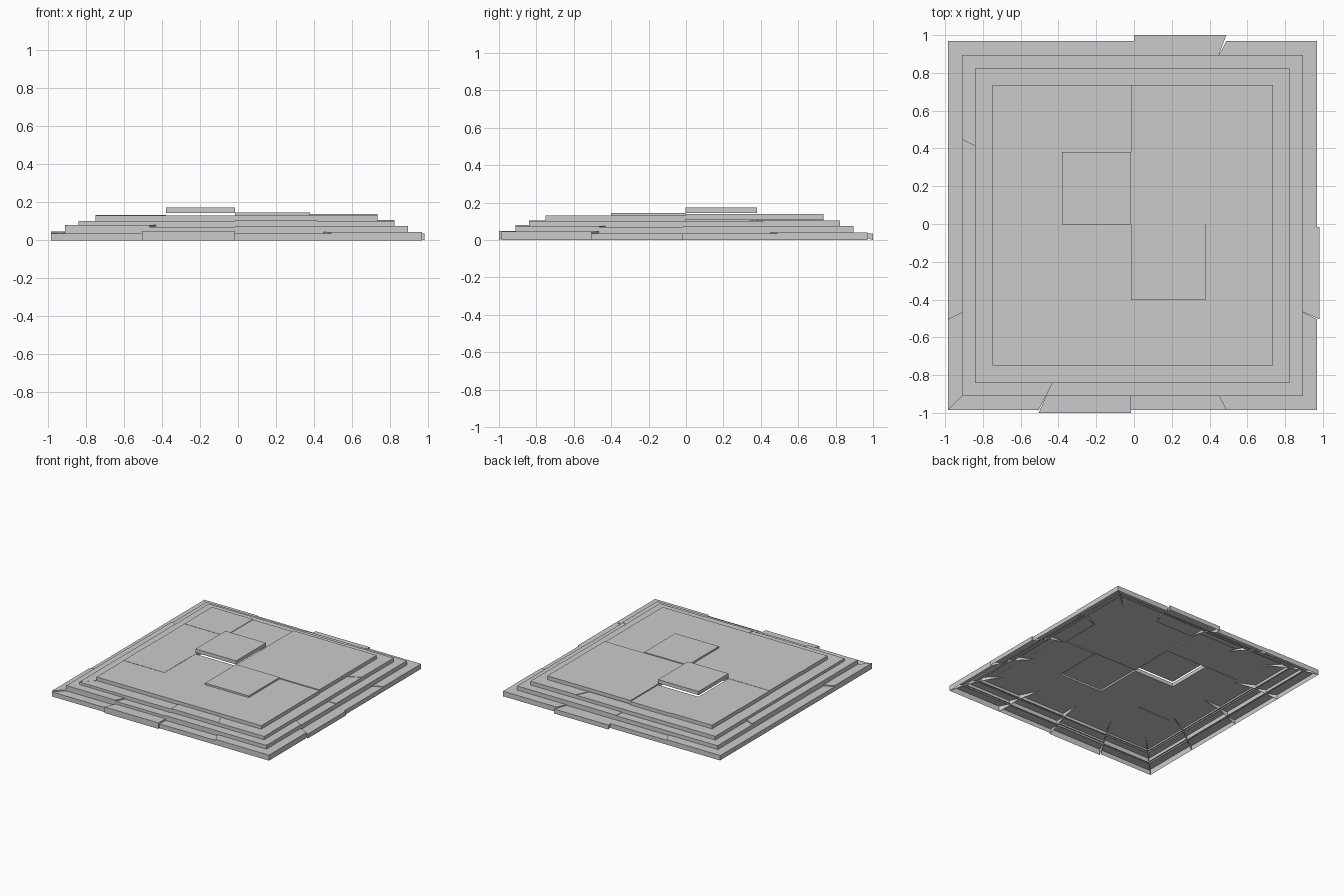
import bpy
import bmesh
from mathutils import Matrix, Vector
from math import pi

if "Cube" in bpy.data.objects:
    bpy.data.objects.remove(bpy.data.objects["Cube"])

C = -0.008                      # the stepped plan sits slightly off centre
CUTS = [-1.0, -0.508, -0.008, 0.508, 1.0]


def finish(name, bm):
    mesh = bpy.data.meshes.new(name)
    bm.to_mesh(mesh)
    bm.free()
    obj = bpy.data.objects.new(name, mesh)
    bpy.context.collection.objects.link(obj)


def step_ring(name, outer, inner, z0, heights, push):
    """Ring of open stone treads: riser, top and triangular ends."""
    bm = bmesh.new()
    for side in range(4):
        turn = Matrix.Translation((C, C, 0)) @ Matrix.Rotation(side * pi / 2, 4, 'Z')
        for i in range(4):
            f0, f1 = CUTS[i], CUTS[i + 1]
            z1 = heights[side][i]
            y = -outer - push.get((side, i), 0)
            pts = [(f0 * outer, y, z0), (f1 * outer, y, z0),
                   (f1 * outer, y, z1), (f0 * outer, y, z1),
                   (f1 * inner, -inner, z1), (f0 * inner, -inner, z1)]
            v = [bm.verts.new(turn @ Vector(p)) for p in pts]
            for ids in ((0, 1, 2, 3), (3, 2, 4, 5), (1, 4, 2), (0, 3, 5)):
                bm.faces.new([v[k] for k in ids])
    finish(name, bm)


# Three rings of steps; rows are front, right, back, left (anticlockwise)
step_ring("lower_step", 0.978, 0.893, 0.0,
          [[.037, .049, .036, .045], [.045, .036, .036, .041],
           [.041, .036, .036, .041], [.038, .038, .038, .046]],
          {(0, 1): 0.014, (1, 1): 0.012, (2, 1): 0.03})
step_ring("middle_step", 0.9025, 0.823, 0.034,
          [[.080, .071, .075, .075], [.076, .071, .075, .075],
           [.075, .075, .071, .071], [.071, .080, .080, .080]], {})
step_ring("upper_step", 0.8325, 0.67, 0.069,
          [[.101, .101, .106, .103], [.103, .103, .103, .106],
           [.106, .102, .102, .102], [.102, .102, .102, .102]], {})

# Paving slabs: top heights, rows from front to back
XS = [-0.75, -0.38, -0.015, 0.378, 0.735]
YS = [-0.75, -0.402, -0.003, 0.38, 0.735]
TOPS = [[.132, .132, .132, .132],
        [.134, .132, .146, .132],
        [.132, .174, .139, .139],
        [.134, .130, .139, .139]]
bm = bmesh.new()
for r, row in enumerate(TOPS):
    for c, top in enumerate(row):
        size = (XS[c + 1] - XS[c], YS[r + 1] - YS[r], 0.03)
        mid = ((XS[c] + XS[c + 1]) / 2, (YS[r] + YS[r + 1]) / 2, top - 0.015)
        bmesh.ops.create_cube(bm, size=1, matrix=Matrix.Translation(mid) @ Matrix.Diagonal((*size, 1)))
finish("paving_slabs", bm)
